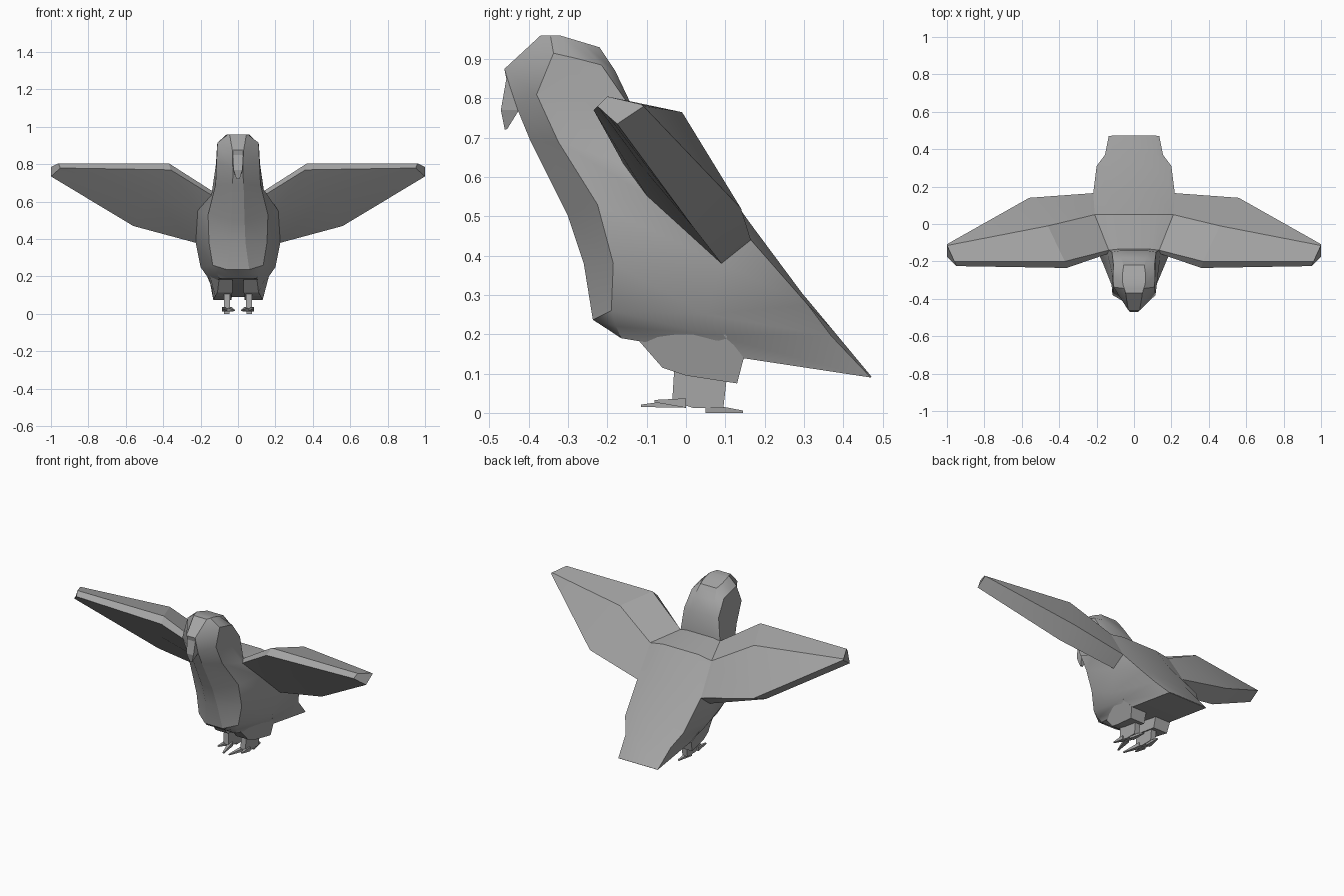
import bpy, bmesh, math

if "Cube" in bpy.data.objects:
    bpy.data.objects.remove(bpy.data.objects["Cube"])

grey = bpy.data.materials.new("plumage_grey")
grey.diffuse_color = (0.38, 0.38, 0.38, 1)
grey.use_nodes = True
grey.node_tree.nodes["Principled BSDF"].inputs["Base Color"].default_value = grey.diffuse_color


def finish(name, bm, smooth=None):
    bmesh.ops.recalc_face_normals(bm, faces=bm.faces)
    me = bpy.data.meshes.new(name)
    bm.to_mesh(me)
    bm.free()
    me.materials.append(grey)
    ob = bpy.data.objects.new(name, me)
    bpy.context.collection.objects.link(ob)
    if smooth:
        bpy.ops.object.select_all(action='DESELECT')
        ob.select_set(True)
        bpy.context.view_layer.objects.active = ob
        bpy.ops.object.shade_smooth_by_angle(angle=math.radians(smooth))
    return ob


def loft(name, rings, symmetric=False, smooth=None, skip=(), start_cap=True):
    """Skin closed rings; symmetric rings are given as their right half only.
    skip lists (row, column) faces left open where another part joins."""
    bm = bmesh.new()
    if symmetric:
        rings = [r + [(-x, y, z) for x, y, z in reversed(r)] for r in rings]
    rows = [[bm.verts.new(p) for p in r] for r in rings]
    n = len(rows[0])
    for k, (a, b) in enumerate(zip(rows, rows[1:])):
        for i in range(n):
            j = (i + 1) % n
            if (k, i) not in skip:
                bm.faces.new((a[i], a[j], b[j], b[i]))
    for r in (rows[0], rows[-1]) if start_cap else (rows[-1],):
        if symmetric:
            for i in range(n // 2 - 1):
                bm.faces.new((r[i], r[i + 1], r[n - 2 - i], r[n - 1 - i]))
        else:
            bm.faces.new(r)
    return finish(name, bm, smooth)


def flip(points, side):
    return [(x * side, y, z) for x, y, z in points]


# Body from crown to tail: chest, crease, flank, back edge, spine
body = [
    [(.045, -.37, .96), (.052, -.345, .96), (.06, -.32, .96), (.062, -.27, .945), (.055, -.22, .93)],
    [(.03, -.462, .875), (.11, -.337, .915), (.112, -.28, .902), (.11, -.215, .885), (.07, -.18, .87)],
    [(.025, -.432, .78), (.115, -.38, .81), (.118, -.26, .80), (.118, -.15, .79), (.07, -.142, .79)],
    [(.03, -.395, .69), (.12, -.325, .69), (.142, -.16, .635), (.135, -.14, .655), (.09, -.135, .665)],
    [(.035, -.30, .50), (.16, -.225, .53), (.215, -.10, .553), (.21, .05, .625), (.12, .05, .64)],
    [(.04, -.26, .38), (.155, -.185, .38), (.226, .09, .38), (.218, .165, .44), (.12, .165, .48)],
    [(.06, -.237, .237), (.135, -.19, .26), (.20, .05, .25), (.20, .31, .275), (.12, .295, .305)],
    [(.055, -.2, .213), (.115, -.178, .22), (.165, .06, .20), (.155, .37, .195), (.12, .37, .215)],
    [(.05, -.165, .19), (.10, -.165, .19), (.135, .14, .14), (.135, .47, .09), (.12, .472, .092)],
]
loft("body", body, symmetric=True, smooth=32, skip={(3, 2), (4, 2), (3, 6), (4, 6)})

# Wing root follows the opening in the flank
wing_root = [body[3][2], body[3][3], body[4][3], body[5][3], body[5][2], body[4][2]]

# Hooked beak
loft("beak", [
    [(.028, -.462, .874), (.035, -.39, .86)],
    [(.028, -.457, .85), (.035, -.39, .83)],
    [(.024, -.471, .77), (.026, -.425, .77)],
    [(.008, -.461, .72), (.008, -.455, .722)],
], symmetric=True)

# Thigh outline (y, z, inner x, outer x) and shank outline (y, z)
thigh = [(-.13, .195, .03, .10), (-.06, .115, .03, .11), (0, .095, .035, .122),
         (.13, .075, .035, .132), (.147, .14, .035, .14), (.10, .20, .035, .165),
         (0, .20, .035, .15)]
shank = [(-.03, .11), (-.035, .03), (.02, .012), (.095, .012), (.105, .10)]

for side, label in ((1, "right"), (-1, "left")):
    # Wing: lower and upper leading edge, ridge, upper and lower trailing edge, underside
    stations = [
        wing_root,
        [(.36, -.235, .77), (.37, -.20, .805), (.46, -.01, .765), (.56, .14, .52), (.56, .02, .47),
         (.46, -.107, .62)],
        [(.95, -.225, .78), (.96, -.20, .805), (1, -.115, .785), (1, -.108, .78), (1, -.175, .735),
         (.975, -.20, .757)],
    ]
    loft(label + "_wing", [flip(s, side) for s in stations], smooth=25, start_cap=False)

    # Thigh, shank and toes
    loft(label + "_thigh", [flip([(a, y, z) for y, z, a, b in thigh], side),
                            flip([(b, y, z) for y, z, a, b in thigh], side)],
         skip={(0, 5), (0, 6)})
    loft(label + "_shank", [flip([(x, y, z) for y, z in shank], side) for x in (.042, .076)])
    for name, heel, tip in (("inner_toe", (.05, 0, .025), (.02, -.115, .018)),
                            ("outer_toe", (.07, 0, .025), (.08, -.08, .03)),
                            ("back_toe", (.06, .05, .012), (.05, .145, .003))):
        rings = []
        for (x, y, z), w, h in ((heel, .015, .012), (tip, .004, .003)):
            rings.append(flip([(x - w, y, z - h), (x + w, y, z - h),
                               (x + w, y, z + h), (x - w, y, z + h)], side))
        loft(label + "_" + name, rings)
